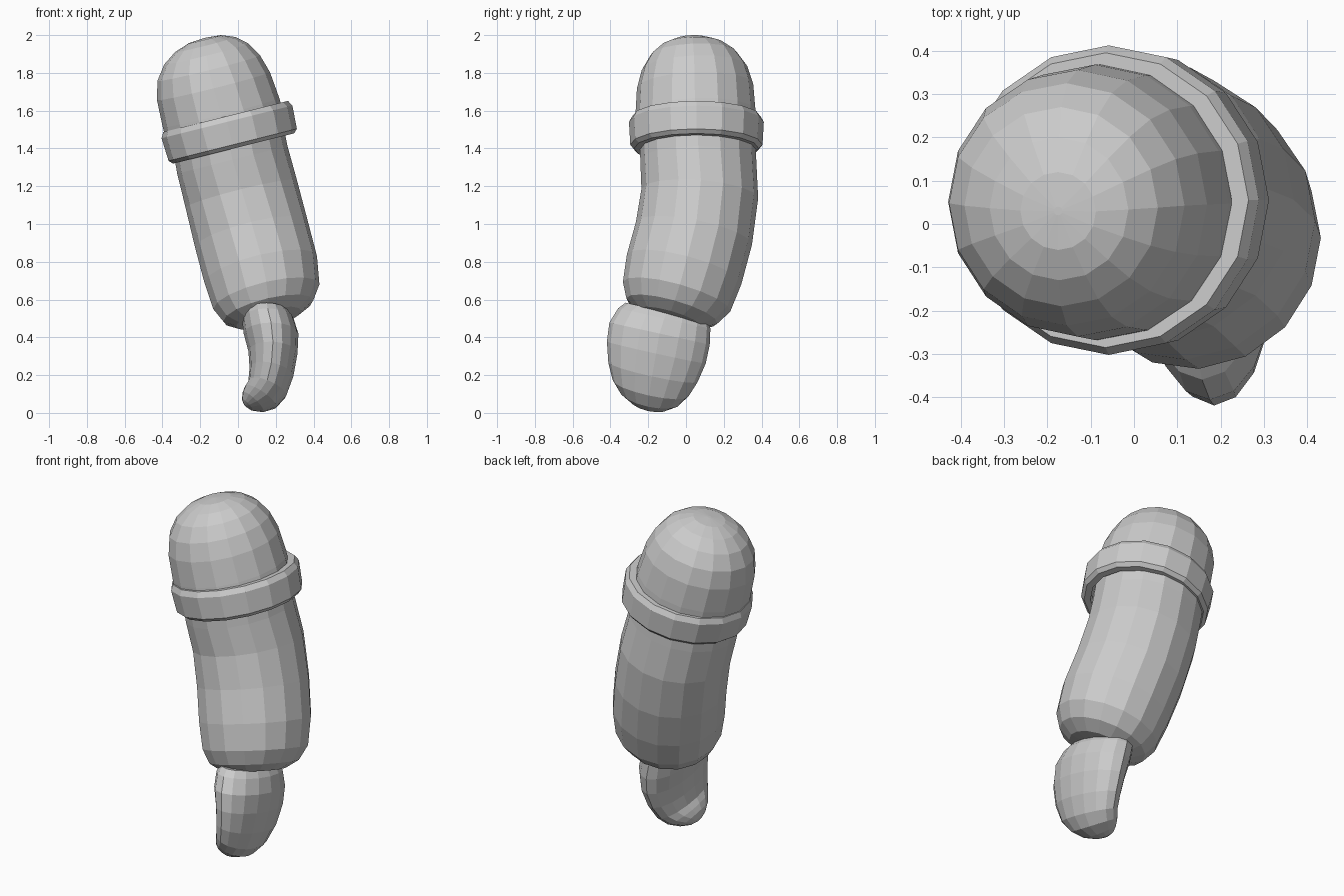
import bpy, bmesh, math
from mathutils import Vector

cube = bpy.data.objects.get("Cube")
if cube:
    bpy.data.objects.remove(cube, do_unlink=True)

SIDES = 16
grey = bpy.data.materials.new("plain grey")
grey.use_nodes = True
COLOUR = (0.6, 0.6, 0.6, 1)
grey.diffuse_color = COLOUR
grey.node_tree.nodes["Principled BSDF"].inputs["Base Color"].default_value = COLOUR


def loft(name, rings, closed=False):
    """Skin tilted elliptical rings: (centre, axis, x radius, y radius)."""
    bm = bmesh.new()
    loops = []
    for centre, axis, rx, ry in rings:
        n = Vector(axis).normalized()
        v = n.cross(Vector((1, 0, 0))).normalized()
        u = v.cross(n)
        loop = []
        for i in range(SIDES):
            a = math.tau * i / SIDES
            loop.append(bm.verts.new(Vector(centre) + u * rx * math.cos(a) + v * ry * math.sin(a)))
        loops.append(loop)
    pairs = list(zip(loops, loops[1:]))
    if closed:
        pairs.append((loops[-1], loops[0]))
    else:
        bm.faces.new(loops[0])
        bm.faces.new(loops[-1])
    for low, high in pairs:
        for i in range(SIDES):
            j = (i + 1) % SIDES
            bm.faces.new((low[i], low[j], high[j], high[i]))
    bmesh.ops.recalc_face_normals(bm, faces=bm.faces)
    mesh = bpy.data.meshes.new(name)
    bm.to_mesh(mesh)
    bm.free()
    mesh.materials.append(grey)
    obj = bpy.data.objects.new(name, mesh)
    bpy.context.collection.objects.link(obj)
    return obj


# Domed sleeve over the shoulder
tilt = (-0.25, -0.04, 1)
sleeve = [(-0.05, 0.05, 1.44, 0.32), (-0.09, 0.05, 1.59, 0.318),
          (-0.13, 0.048, 1.73, 0.308), (-0.155, 0.045, 1.825, 0.28),
          (-0.168, 0.04, 1.9, 0.23), (-0.173, 0.035, 1.95, 0.165),
          (-0.175, 0.03, 1.978, 0.09), (-0.175, 0.03, 1.985, 0.01)]
loft("sleeve", [((x, y, z), tilt, r, r) for x, y, z, r in sleeve])

# Cuff band around the sleeve hem
cuff_centre = Vector((-0.045, 0.055, 1.487))
cuff_axis = Vector((-0.25, 0, 1)).normalized()
cuff = [(-0.09, 0.295), (-0.09, 0.33), (-0.07, 0.35),
        (0.055, 0.357), (0.085, 0.34), (0.085, 0.3)]
loft("cuff", [(cuff_centre + cuff_axis * s, cuff_axis, r, r) for s, r in cuff], closed=True)

# Bent arm, rounded off at the wrist
arm = [(-0.06, 0.06, 1.5, 0, 0.305), (-0.03, 0.065, 1.34, 0, 0.307),
       (0.017, 0.073, 1.16, 0.08, 0.31), (0.07, 0.042, 0.95, 0.2, 0.313),
       (0.12, -0.01, 0.76, 0.26, 0.313), (0.15, -0.05, 0.615, 0.28, 0.295),
       (0.16, -0.075, 0.54, 0.28, 0.25), (0.163, -0.09, 0.5, 0.28, 0.18),
       (0.163, -0.09, 0.49, 0.28, 0.02)]
loft("arm", [((x, y, z), (-0.25, lean, 1), r * 0.98, r) for x, y, z, lean, r in arm])

# Flat mitten hand with fingers curling inward
hand = [(0.15, -0.1, 0.535, 0, 0.115, 0.225), (0.157, -0.115, 0.5, 0, 0.137, 0.25),
        (0.175, -0.14, 0.42, 0, 0.145, 0.272), (0.185, -0.157, 0.32, 0.05, 0.13, 0.268),
        (0.177, -0.175, 0.215, 0.2, 0.118, 0.242), (0.155, -0.188, 0.13, 0.4, 0.108, 0.205),
        (0.12, -0.19, 0.085, 0.65, 0.1, 0.165), (0.08, -0.19, 0.058, 0.9, 0.075, 0.115),
        (0.05, -0.185, 0.042, 1, 0.04, 0.06), (0.04, -0.185, 0.037, 1, 0.01, 0.015)]
loft("hand", [((x, y, z), (bend, 0.22, 1), rx, ry) for x, y, z, bend, rx, ry in hand])
